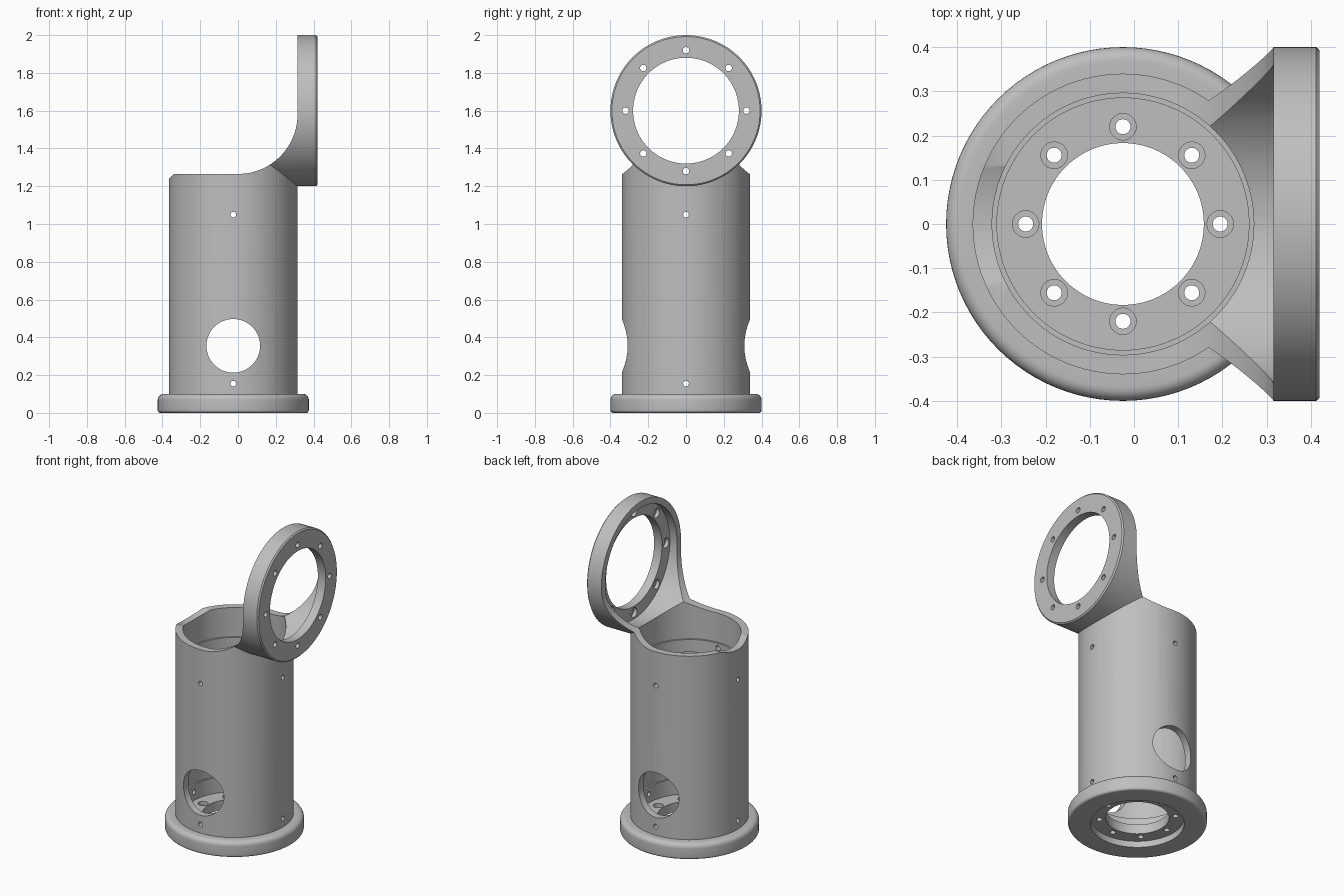
import bpy, bmesh, math
from mathutils import Matrix, Vector

if "Cube" in bpy.data.objects:
    bpy.data.objects.remove(bpy.data.objects["Cube"])

CX = -0.025      # axis of the upright tube
RZ = 1.6         # axis height of the ring
SEG = 96


def add_mesh(name, bm):
    bmesh.ops.remove_doubles(bm, verts=bm.verts, dist=1e-5)
    bmesh.ops.recalc_face_normals(bm, faces=bm.faces)
    me = bpy.data.meshes.new(name)
    bm.to_mesh(me)
    bm.free()
    ob = bpy.data.objects.new(name, me)
    bpy.context.collection.objects.link(ob)
    return ob


def lathe(name, profile, origin=(0, 0, 0), axis=(0, 0, 1), seg=SEG):
    """Closed solid of revolution from (radius, height) points."""
    bm = bmesh.new()
    rings = []
    for r, h in profile:
        rings.append([bm.verts.new((r * math.cos(2 * math.pi * i / seg),
                                    r * math.sin(2 * math.pi * i / seg), h))
                      for i in range(seg)])
    for a, b in zip(rings, rings[1:]):
        for i in range(seg):
            j = (i + 1) % seg
            bm.faces.new((a[i], a[j], b[j], b[i]))
    bm.faces.new(rings[0][::-1])
    bm.faces.new(rings[-1])
    rot = Vector((0, 0, 1)).rotation_difference(Vector(axis)).to_matrix().to_4x4()
    bm.transform(Matrix.Translation(origin) @ rot)
    return add_mesh(name, bm)


def combine(body, other, op):
    mod = body.modifiers.new("bool", 'BOOLEAN')
    mod.operation = op
    mod.solver = 'EXACT'
    mod.object = other
    bpy.context.view_layer.objects.active = body
    bpy.ops.object.modifier_apply(modifier=mod.name)
    bpy.data.objects.remove(other, do_unlink=True)


def corner(r, h, rad, start):
    """Quarter-round corner points, centre (r, h)."""
    return [(r + rad * math.cos(math.radians(start + 15 * k)),
             h + rad * math.sin(math.radians(start + 15 * k))) for k in range(7)]


# upright tube with rounded base flange (solid for now)
profile = [(0.385, 0.0)] + corner(0.385, 0.015, 0.015, -90)[1:]
profile += corner(0.37, 0.07, 0.03, 0) + [(0.34, 0.1), (0.34, 1.5)]
body = lathe("tube_housing_with_ring", profile, (CX, 0, 0))

# ring and the neck behind it: one horizontal cylinder
neck = lathe("neck", [(0.4, 0.0), (0.4, 0.412), (0.392, 0.42)], (0, 0, RZ), (1, 0, 0), 128)
combine(body, neck, 'UNION')

# sweeping arc cut that leaves the neck and the ring
pts = [(-1, 2.3), (-1, 1.265)]
for k in range(33):
    a = math.radians(-90 + 90 * k / 32)
    pts.append((0.315 * math.cos(a), 1.58 + 0.315 * math.sin(a)))
pts.append((0.315, 2.3))
bm = bmesh.new()
face = bm.faces.new([bm.verts.new((x, -1, z)) for x, z in pts])
ext = bmesh.ops.extrude_face_region(bm, geom=[face])
bmesh.ops.translate(bm, vec=(0, 2, 0),
                    verts=[v for v in ext["geom"] if isinstance(v, bmesh.types.BMVert)])
combine(body, add_mesh("arc_cutter", bm), 'DIFFERENCE')

# stepped vertical bore: bottom recess, floor opening, tube inside
bore = [(0.27, -0.1), (0.27, 0.04), (0.183, 0.04), (0.183, 0.1), (0.285, 0.1),
        (0.285, 0.2), (0.296, 0.2), (0.296, 1.0), (0.285, 1.0), (0.285, 1.08),
        (0.296, 1.08), (0.296, 1.7)]
combine(body, lathe("bore_cutter", bore, (CX, 0, 0)), 'DIFFERENCE')

# stepped horizontal bore through neck and ring
ring_bore = [(0.36, -1), (0.36, 0.365), (0.28, 0.365), (0.28, 0.6)]
combine(body, lathe("ring_bore_cutter", ring_bore, (0, 0, RZ), (1, 0, 0), 128), 'DIFFERENCE')

# large cable opening through both sides
combine(body, lathe("opening_cutter", [(0.142, -1), (0.142, 1)],
                    (CX, 0, 0.355), (0, 1, 0), 64), 'DIFFERENCE')

# bolt holes with counterbores: eight in the floor, eight in the ring
for k in range(8):
    c, s = math.cos(k * math.pi / 4), math.sin(k * math.pi / 4)
    floor_bolt = [(0.017, 0.0), (0.017, 0.075), (0.03, 0.075), (0.03, 0.13)]
    combine(body, lathe("bolt", floor_bolt, (CX + 0.22 * c, 0.22 * s, 0), seg=24), 'DIFFERENCE')
    ring_bolt = [(0.03, 0.335), (0.03, 0.388), (0.017, 0.388), (0.017, 0.5)]
    combine(body, lathe("bolt", ring_bolt, (0, 0.32 * c, RZ + 0.32 * s), (1, 0, 0), 24),
            'DIFFERENCE')

# small screw holes through the tube wall
for z in (0.155, 1.05):
    for d in ((1, 0, 0), (0, 1, 0)):
        combine(body, lathe("screw", [(0.015, -0.36), (0.015, 0.36)], (CX, 0, z), d, 20),
                'DIFFERENCE')

# one grey material, smooth with sharp edges kept
mat = bpy.data.materials.new("plain grey")
mat.diffuse_color = (0.52, 0.52, 0.52, 1)
mat.use_nodes = True
mat.node_tree.nodes["Principled BSDF"].inputs["Base Color"].default_value = mat.diffuse_color
body.data.materials.clear()
body.data.materials.append(mat)
for p in body.data.polygons:
    p.material_index = 0
bpy.ops.object.select_all(action='DESELECT')
body.select_set(True)
bpy.context.view_layer.objects.active = body
bpy.ops.object.shade_smooth_by_angle(angle=math.radians(30))
